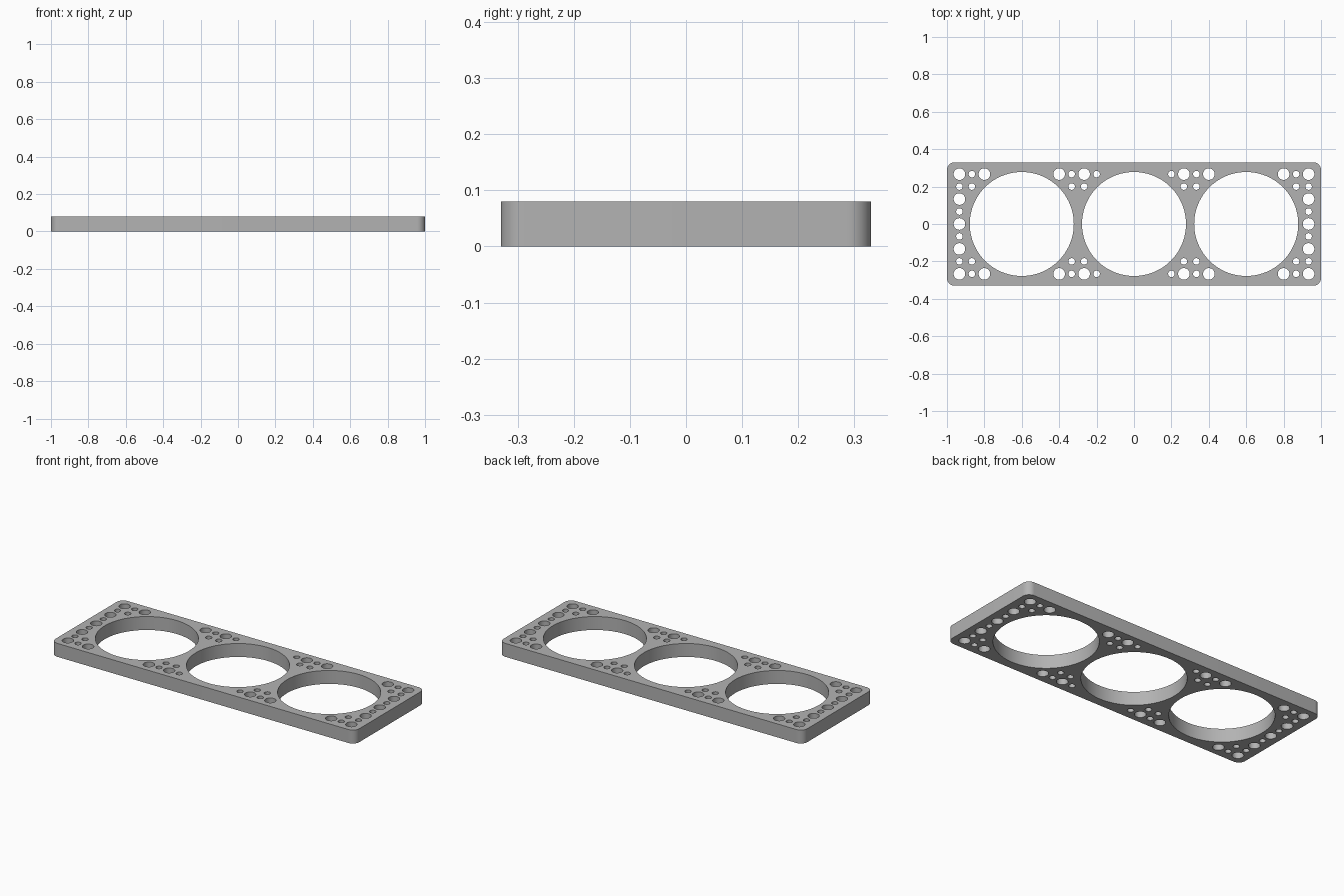
import bpy, bmesh
from math import cos, sin, pi

cube = bpy.data.objects.get("Cube")
if cube:
    bpy.data.objects.remove(cube, do_unlink=True)

HALF_X, HALF_Y, HEIGHT, CORNER = 1.0, 0.33, 0.08, 0.042
PITCH = 1 / 15
LARGE, SMALL = 0.031, 0.0175

grey = bpy.data.materials.new("light grey")
grey.use_nodes = True
colour = (0.45, 0.45, 0.45, 1)
grey.diffuse_color = colour
grey.node_tree.nodes["Principled BSDF"].inputs["Base Color"].default_value = colour

profile = bpy.data.curves.new("plate_profile", "CURVE")
profile.dimensions = "2D"
profile.fill_mode = "BOTH"
profile.extrude = HEIGHT / 2


def add_loop(points):
    spline = profile.splines.new("POLY")
    spline.points.add(len(points) - 1)
    for p, (x, y) in zip(spline.points, points):
        p.co = (x, y, 0, 1)
    spline.use_cyclic_u = True


def arc(cx, cy, r, start, sweep, n):
    return [(cx + r * cos(start + sweep * i / n), cy + r * sin(start + sweep * i / n))
            for i in range(n)]


def add_hole(x, y, r, n):
    add_loop(arc(x, y, r, 0, 2 * pi, n))


# Rounded outline
outline = []
for k, (sx, sy) in enumerate([(1, 1), (-1, 1), (-1, -1), (1, -1)]):
    cx, cy = sx * (HALF_X - CORNER), sy * (HALF_Y - CORNER)
    outline += arc(cx, cy, CORNER, k * pi / 2, pi / 2 * 11 / 10, 11)
add_loop(outline)

# Three large openings
for x in (-0.6, 0, 0.6):
    add_hole(x, 0, 0.278, 96)

# Small mounting holes: (column, row, radius) for one quarter, mirrored
quarter = [(14, 4, LARGE), (13, 4, SMALL), (12, 4, LARGE),
           (14, 3, SMALL), (13, 3, SMALL), (14, 2, LARGE),
           (14, 1, SMALL), (14, 0, LARGE),
           (6, 4, LARGE), (5, 4, SMALL), (4, 4, LARGE), (3, 4, SMALL),
           (5, 3, SMALL), (4, 3, SMALL)]
for col, row, r in quarter:
    for sx in (-1, 1):
        for sy in ((-1, 1) if row else (1,)):
            add_hole(sx * col * PITCH, sy * row * PITCH, r, 32)

# Turn the filled profile into a solid plate
helper = bpy.data.objects.new("plate_profile", profile)
bpy.context.collection.objects.link(helper)
bpy.context.view_layer.update()
mesh = bpy.data.meshes.new_from_object(
    helper.evaluated_get(bpy.context.evaluated_depsgraph_get()))
bpy.data.objects.remove(helper, do_unlink=True)

bm = bmesh.new()
bm.from_mesh(mesh)
bmesh.ops.remove_doubles(bm, verts=bm.verts, dist=1e-5)
bmesh.ops.translate(bm, verts=bm.verts, vec=(0, 0, HEIGHT / 2))
bmesh.ops.recalc_face_normals(bm, faces=bm.faces)
bm.to_mesh(mesh)
bm.free()

plate = bpy.data.objects.new("perforated_plate", mesh)
bpy.context.collection.objects.link(plate)
mesh.materials.clear()
mesh.materials.append(grey)
bpy.ops.object.select_all(action="DESELECT")
plate.select_set(True)
bpy.context.view_layer.objects.active = plate
bpy.ops.object.shade_smooth_by_angle()
